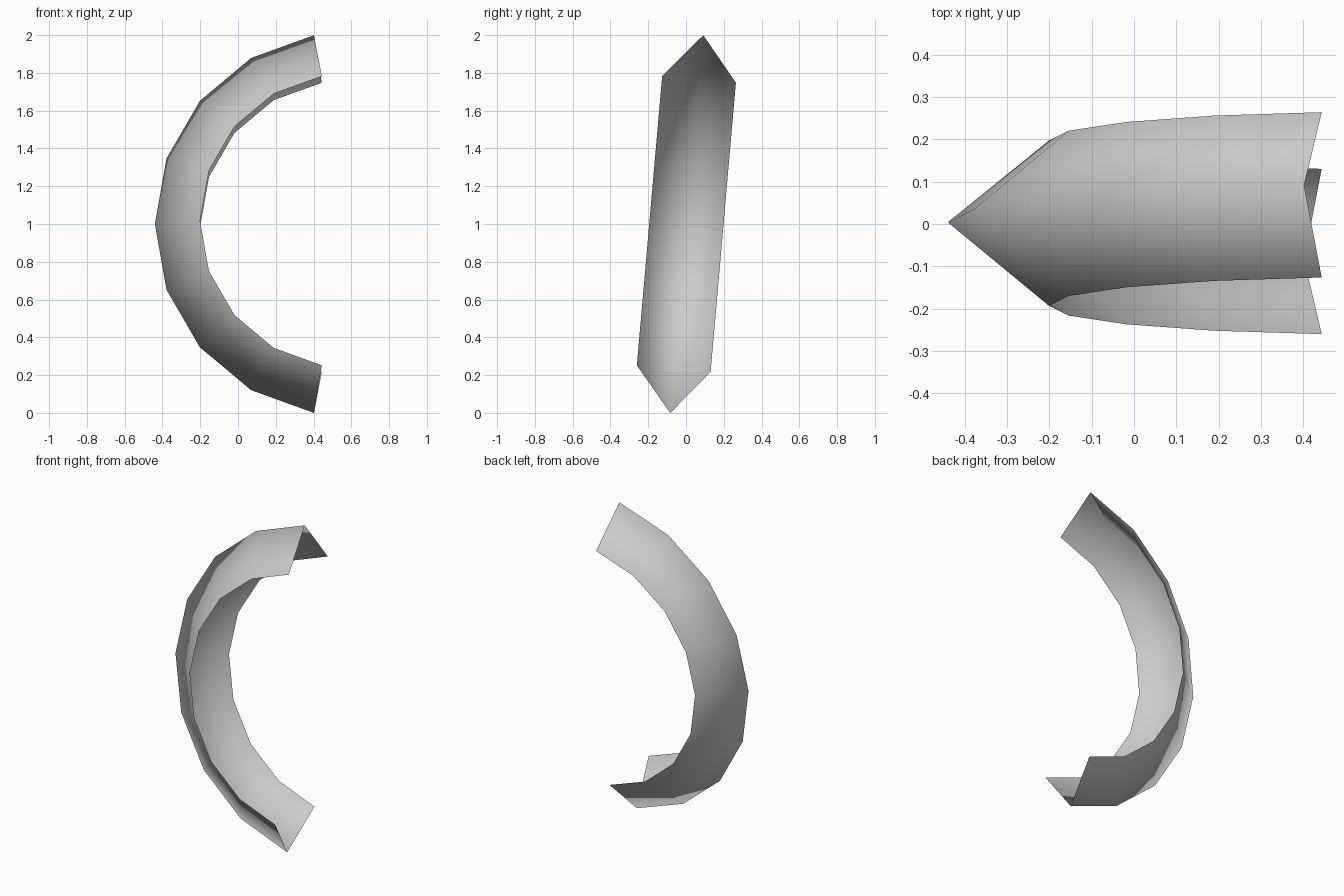
import bpy, bmesh
from math import radians, sin, cos
from mathutils import Matrix, Vector

cube = bpy.data.objects.get("Cube")
if cube:
    bpy.data.objects.remove(cube, do_unlink=True)

# Plain grey finish
grey = bpy.data.materials.new("light_grey")
grey.use_nodes = True
colour = (0.6, 0.6, 0.6, 1)
grey.diffuse_color = colour
grey.node_tree.nodes["Principled BSDF"].inputs["Base Color"].default_value = colour

# V-shaped section (radius, offset): front lip, outer ridge, back lip
SECTION = [(0.78, -0.194), (1.019, 0.004), (0.78, 0.198)]
CENTRE = Vector((0.579, 0, 1))
TILT = Matrix.Rotation(radians(-5), 3, 'X')

# Sweep the section round the arc in 20 degree steps
bm = bmesh.new()
rings = []
for angle in range(-80, 81, 20):
    a = radians(angle)
    rings.append([bm.verts.new(CENTRE + TILT @ Vector((-r * cos(a), y, r * sin(a))))
                  for r, y in SECTION])
for low, high in zip(rings, rings[1:]):
    for i in range(len(SECTION) - 1):
        bm.faces.new((low[i], high[i], high[i + 1], low[i + 1]))
for face in bm.faces:
    face.smooth = True
bmesh.ops.recalc_face_normals(bm, faces=bm.faces)
# Turn the outside of the open shell outwards
bm.normal_update()
if sum(f.normal.x for f in bm.faces) > 0:
    bmesh.ops.reverse_faces(bm, faces=bm.faces)

mesh = bpy.data.meshes.new("curved_rim")
bm.to_mesh(mesh)
bm.free()
mesh.materials.append(grey)
rim = bpy.data.objects.new("curved_rim", mesh)
bpy.context.collection.objects.link(rim)
